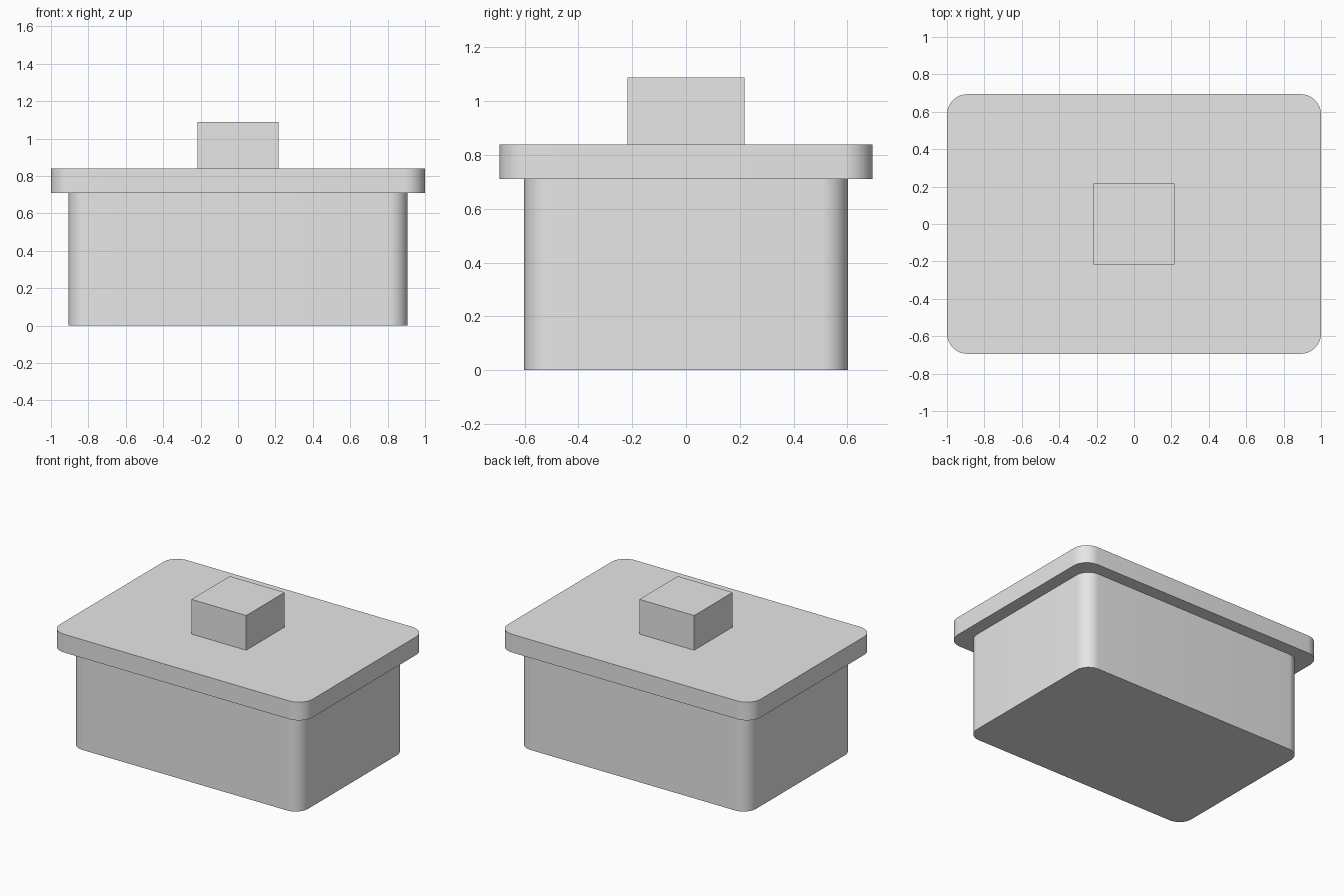
import bpy
import bmesh
import math

default_cube = bpy.data.objects.get("Cube")
if default_cube:
    bpy.data.objects.remove(default_cube, do_unlink=True)

# Single plain colour
grey = bpy.data.materials.new("light_grey")
grey.use_nodes = True
colour = (0.8, 0.8, 0.8, 1)
grey.diffuse_color = colour
grey.node_tree.nodes["Principled BSDF"].inputs["Base Color"].default_value = colour


def block(name, half_x, half_y, bottom, top, radius=0.0):
    """Box with optional rounded upright edges."""
    bm = bmesh.new()
    bmesh.ops.create_cube(bm, size=2)
    for v in bm.verts:
        v.co.x *= half_x
        v.co.y *= half_y
        v.co.z = top if v.co.z > 0 else bottom
    if radius:
        upright = [e for e in bm.edges
                   if abs(e.verts[0].co.z - e.verts[1].co.z) > 0.01]
        bmesh.ops.bevel(bm, geom=upright, offset=radius, segments=12,
                        profile=0.5, affect="EDGES")
    mesh = bpy.data.meshes.new(name)
    bm.to_mesh(mesh)
    bm.free()
    mesh.materials.append(grey)
    obj = bpy.data.objects.new(name, mesh)
    bpy.context.collection.objects.link(obj)
    if radius:
        bpy.ops.object.select_all(action="DESELECT")
        obj.select_set(True)
        bpy.context.view_layer.objects.active = obj
        bpy.ops.object.shade_smooth_by_angle(angle=math.radians(30))
    return obj


# Box body, overhanging lid and square handle
block("body", 0.907, 0.602, 0, 0.71, radius=0.1)
block("lid", 1.0, 0.694, 0.71, 0.84, radius=0.11)
block("handle", 0.217, 0.217, 0.84, 1.088)
